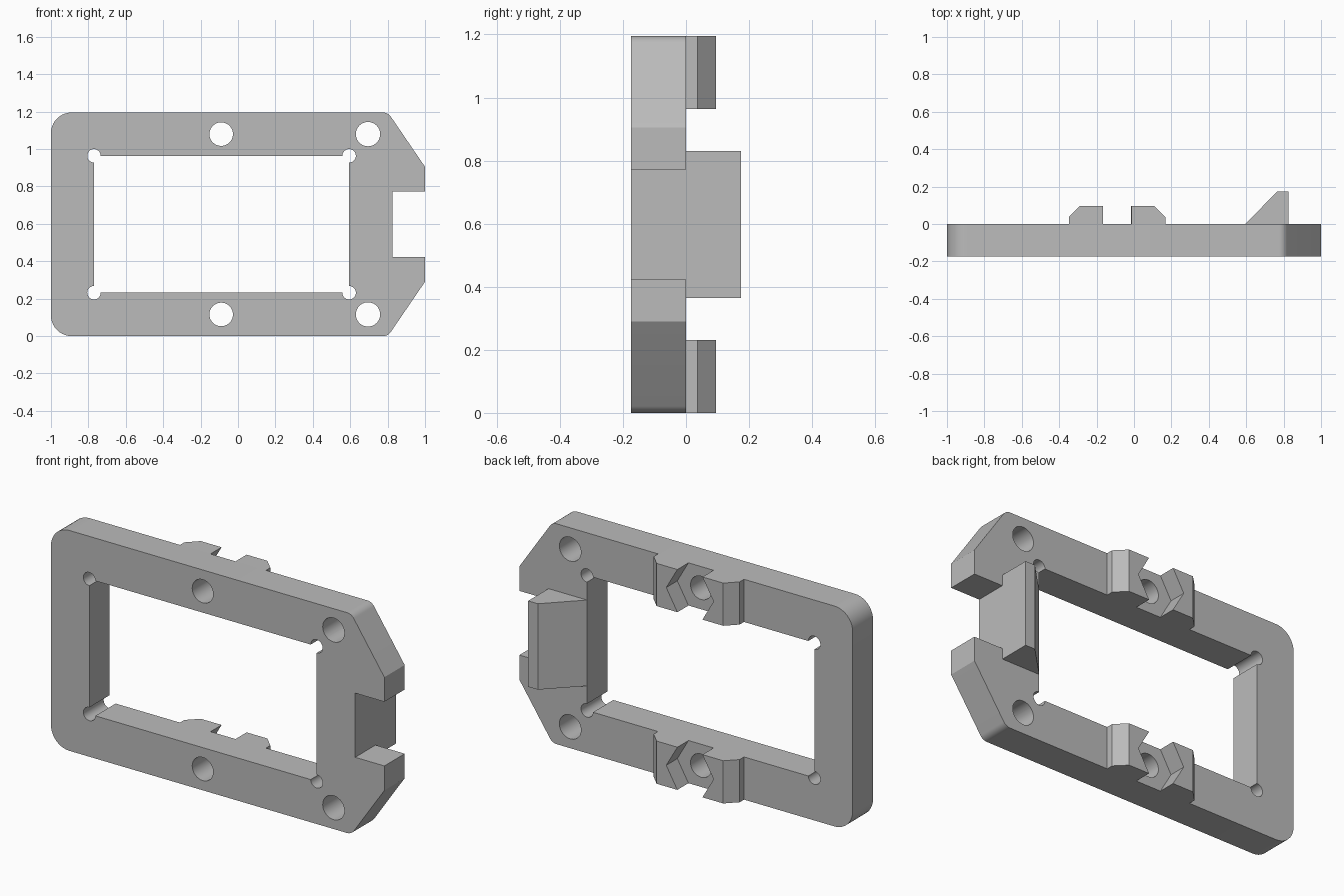
import bpy, bmesh, math
from mathutils import Vector

cube = bpy.data.objects.get("Cube")
if cube:
    bpy.data.objects.remove(cube, do_unlink=True)

grey = bpy.data.materials.new("plain grey")
grey.use_nodes = True
color = (0.5, 0.5, 0.5, 1)
grey.diffuse_color = color
grey.node_tree.nodes["Principled BSDF"].inputs["Base Color"].default_value = color


def prism(name, points, low, high, axis="Y"):
    """Extrude an (x, z) outline along Y, or an (x, y) outline along Z."""
    bm = bmesh.new()
    place = (lambda a, b, d: (a, d, b)) if axis == "Y" else (lambda a, b, d: (a, b, d))
    bottom = [bm.verts.new(place(a, b, low)) for a, b in points]
    top = [bm.verts.new(place(a, b, high)) for a, b in points]
    bm.faces.new(bottom)
    bm.faces.new(top[::-1])
    for i in range(len(points)):
        j = (i + 1) % len(points)
        bm.faces.new((bottom[i], top[i], top[j], bottom[j]))
    bmesh.ops.recalc_face_normals(bm, faces=bm.faces)
    mesh = bpy.data.meshes.new(name)
    bm.to_mesh(mesh)
    bm.free()
    mesh.materials.append(grey)
    obj = bpy.data.objects.new(name, mesh)
    bpy.context.collection.objects.link(obj)
    return obj


def ring(cx, cz, radius, sides=40):
    return [(cx + radius * math.cos(math.tau * i / sides),
             cz + radius * math.sin(math.tau * i / sides)) for i in range(sides)]


def rounded(corners, steps=10):
    """Turn (x, z, radius) corners into an outline with tangent arcs."""
    out = []
    for i, (x, z, r) in enumerate(corners):
        p = Vector((x, z))
        if r == 0:
            out.append((x, z))
            continue
        a = (Vector(corners[i - 1][:2]) - p).normalized()
        b = (Vector(corners[(i + 1) % len(corners)][:2]) - p).normalized()
        half = a.angle(b) / 2
        center = p + (a + b).normalized() * r / math.sin(half)
        start = p + a * r / math.tan(half) - center
        end = p + b * r / math.tan(half) - center
        sweep = math.pi - 2 * half
        for k in range(steps + 1):
            t = k / steps
            v = (start * math.sin((1 - t) * sweep) + end * math.sin(t * sweep)) / math.sin(sweep)
            out.append(tuple(center + v))
    return out


def cut(target, cutter):
    cutter.hide_render = True
    mod = target.modifiers.new("cut", "BOOLEAN")
    mod.operation = "DIFFERENCE"
    mod.solver = "EXACT"
    mod.object = cutter
    bpy.context.view_layer.objects.active = target
    bpy.ops.object.modifier_apply(modifier=mod.name)
    bpy.data.objects.remove(cutter, do_unlink=True)


HEIGHT, DEPTH = 1.195, 0.174
MID = HEIGHT / 2
LEFT, RIGHT, HALF = -0.77, 0.594, 0.366   # window edges and half height
NOTCH_X, BOLT_X, ROW = 0.825, -0.09, 0.482

# Frame plate: rounded on one end, tapered and notched on the other
upper = [(1, MID + 0.174, 0), (1, MID + 0.307, 0), (0.802, HEIGHT, 0.05), (-1, HEIGHT, 0.11)]
notch = [(NOTCH_X, MID + 0.174, 0)]
half = notch + upper
lower = [(x, HEIGHT - z, r) for x, z, r in reversed(half)]
frame = prism("frame_plate", rounded(half + lower), -DEPTH, 0)

# Window with relieved corners, and bolt holes
window = [(LEFT, MID - HALF), (RIGHT, MID - HALF), (RIGHT, MID + HALF), (LEFT, MID + HALF)]
cut(frame, prism("window_cutter", window, -0.3, 0.1))
for x, z in window:
    cut(frame, prism("relief_cutter", ring(x, z, 0.036), -0.3, 0.1))
for side in (-1, 1):
    for x, r in ((BOLT_X, 0.063), (0.695, 0.065)):
        cut(frame, prism("bolt_cutter", ring(x, MID + side * ROW, r), -0.3, 0.1))

# Nut holders on the back: chamfered blocks with a hexagonal pocket
holder = [(-0.258, 0), (-0.258, 0.037), (-0.2, 0.095), (0.2, 0.095), (0.258, 0.037), (0.258, 0)]
for side, label in ((1, "upper"), (-1, "lower")):
    z0, z1 = sorted((MID + side * HALF, MID + side * MID))
    block = prism(label + "_nut_holder", [(BOLT_X + x, y) for x, y in holder], z0, z1, "Z")
    cut(block, prism("nut_cutter", ring(BOLT_X, MID + side * ROW, 0.142, 6), -0.1, 0.2))

# Sloped catch behind the notch
prism("catch_wedge", [(RIGHT, 0), (0.767, DEPTH), (NOTCH_X, DEPTH), (NOTCH_X, 0)],
      MID - 0.233, MID + 0.233, "Z")

# Smooth the round walls, keep edges crisp
bpy.ops.object.select_all(action="DESELECT")
frame.select_set(True)
bpy.context.view_layer.objects.active = frame
bpy.ops.object.shade_smooth_by_angle(angle=math.radians(25))
